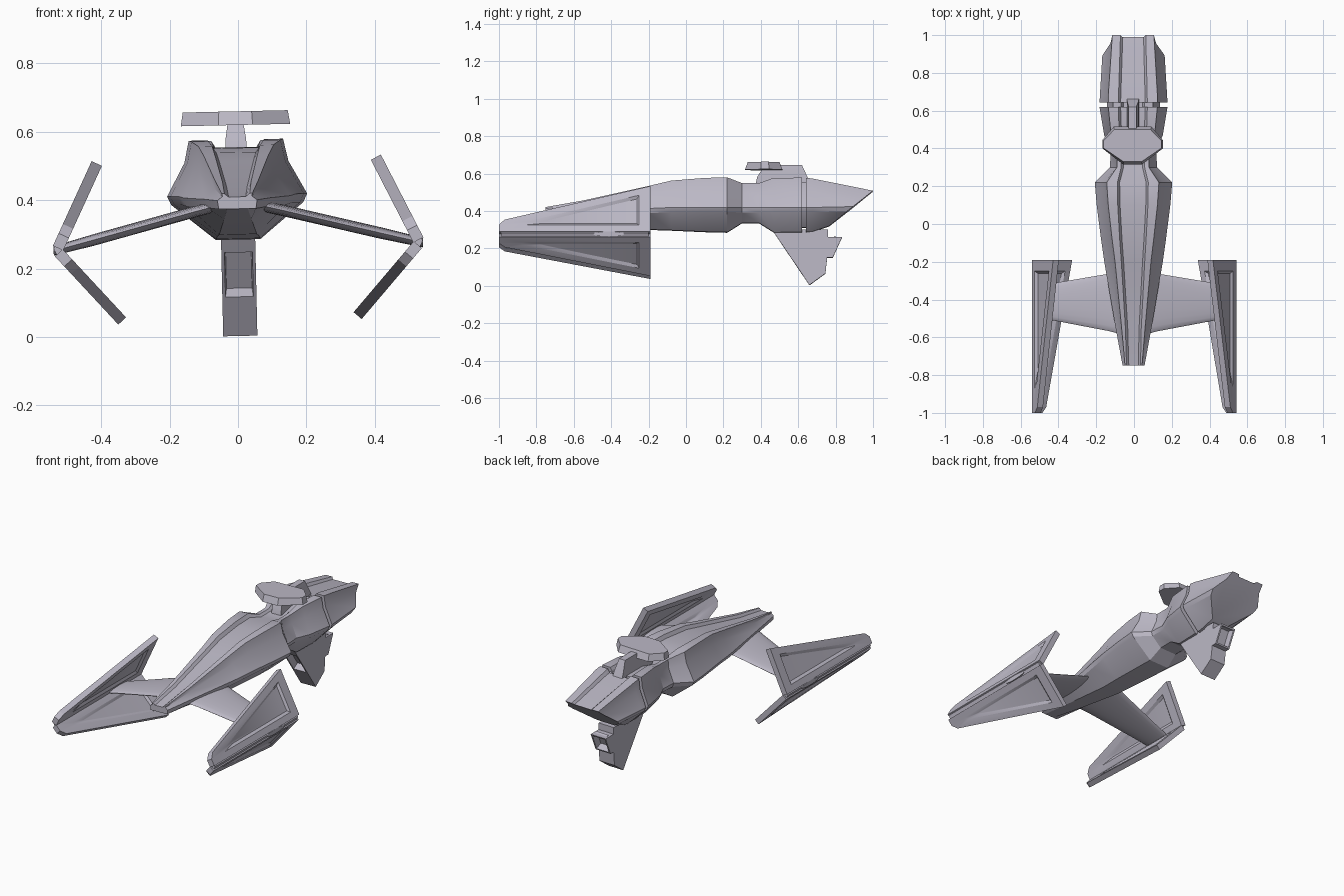
import bpy, bmesh, math
from mathutils import Matrix, Vector

if "Cube" in bpy.data.objects:
    bpy.data.objects.remove(bpy.data.objects["Cube"], do_unlink=True)

hull = bpy.data.materials.new("pale_lilac_grey")
hull.use_nodes = True
hull.diffuse_color = (0.5, 0.48, 0.56, 1)
hull.node_tree.nodes["Principled BSDF"].inputs["Base Color"].default_value = hull.diffuse_color

# The whole craft banks very slightly about its long axis
PIVOT = Vector((0, 0, 0.3))
BANK = (Matrix.Translation(PIVOT) @ Matrix.Rotation(math.radians(-1.3), 4, 'Y')
        @ Matrix.Translation(-PIVOT))


def finish(name, bm, angle=30):
    bmesh.ops.recalc_face_normals(bm, faces=bm.faces)
    bm.transform(BANK)
    mesh = bpy.data.meshes.new(name)
    bm.to_mesh(mesh)
    bm.free()
    mesh.materials.append(hull)
    obj = bpy.data.objects.new(name, mesh)
    bpy.context.collection.objects.link(obj)
    bpy.ops.object.select_all(action='DESELECT')
    obj.select_set(True)
    bpy.context.view_layer.objects.active = obj
    bpy.ops.object.shade_smooth_by_angle(angle=math.radians(angle))
    return obj


def loft(rings):
    """Skin a list of equal-length closed rings and cap both ends."""
    bm = bmesh.new()
    rows = [[bm.verts.new(p) for p in ring] for ring in rings]
    count = len(rows[0])
    for a, b in zip(rows, rows[1:]):
        for i in range(count):
            j = (i + 1) % count
            bm.faces.new((a[i], a[j], b[j], b[i]))
    bm.faces.new(rows[0])
    bm.faces.new(rows[-1])
    return bm


def hull_ring(y, z_mid, z_ridge, x_in, x_out, x_wide, z_wide, x_low, z_low, rake=0):
    """Grooved top, twin ridges, wide keeled waist and narrow flat belly."""
    half = [(x_in, z_mid), (x_in + 0.012, z_ridge), (x_out, z_ridge),
            (x_out * 0.7 + x_wide * 0.3 - 0.006, z_ridge * 0.6 + z_wide * 0.4),
            (x_wide, z_wide), (x_wide * 0.94, z_wide - 0.025), (x_low, z_low)]
    outline = [(0, z_mid)] + half + [(-x, z) for x, z in reversed(half)]
    return [(x, y - rake * (z_ridge - z), z) for x, z in outline]


# Fuselage: long cockpit, pinched neck, engine collar
body = [
    (-0.75, 0.41, 0.42, 0.025, 0.045, 0.058, 0.4, 0.03, 0.375),
    (-0.55, 0.44, 0.455, 0.03, 0.062, 0.095, 0.405, 0.04, 0.345),
    (-0.2, 0.515, 0.532, 0.05, 0.095, 0.155, 0.41, 0.055, 0.3),
    (-0.08, 0.54, 0.56, 0.058, 0.11, 0.172, 0.415, 0.06, 0.296),
    (0.1, 0.553, 0.574, 0.068, 0.13, 0.195, 0.415, 0.065, 0.288),
    (0.22, 0.555, 0.577, 0.07, 0.138, 0.205, 0.415, 0.065, 0.285),
    (0.3, 0.535, 0.547, 0.05, 0.085, 0.125, 0.415, 0.055, 0.335),
    (0.39, 0.535, 0.547, 0.05, 0.085, 0.12, 0.415, 0.055, 0.335),
    (0.47, 0.555, 0.575, 0.06, 0.115, 0.155, 0.415, 0.06, 0.285),
    (0.62, 0.555, 0.575, 0.065, 0.13, 0.18, 0.415, 0.065, 0.285),
]
finish("fuselage", loft([hull_ring(*row) for row in body]), 25)

# Narrow joint between collar and tail
joint = (0.53, 0.55, 0.05, 0.105, 0.14, 0.415, 0.055, 0.31)
finish("tail_joint", loft([hull_ring(y, *joint) for y in (0.6, 0.66)]))

# Tail with raked open-ended rear face
tail = [
    (0.642, 0.555, 0.575, 0.065, 0.13, 0.18, 0.415, 0.065, 0.285),
    (0.68, 0.551, 0.57, 0.064, 0.13, 0.178, 0.415, 0.065, 0.29),
    (1.0, 0.497, 0.506, 0.055, 0.11, 0.165, 0.42, 0.06, 0.318, 1.25),
]
finish("tail", loft([hull_ring(*row) for row in tail]), 25)

# Sensor dish: an eight-sided slab on a tapered pedestal
side = [(0.16, 0.4), (0.16, 0.445), (0.1, 0.515), (-0.1, 0.515),
        (-0.16, 0.445), (-0.16, 0.4), (-0.05, 0.315), (0.05, 0.315)]
MID = 0.415


def dish_ring(sx, sy, z):
    return [(x * sx, MID + (y - MID) * sy, z) for x, y in side]


finish("sensor_dish", loft([dish_ring(1, 1, 0.62), dish_ring(0.96, 0.85, 0.66)]))


def rect(half_x, y0, y1, z):
    return [(-half_x, y0, z), (half_x, y0, z), (half_x, y1, z), (-half_x, y1, z)]


finish("dish_pedestal", loft([rect(0.032, 0.37, 0.67, 0.53), rect(0.03, 0.38, 0.65, 0.58),
                              rect(0.02, 0.42, 0.62, 0.645)]))

# Belly fin with an intake in the leading edge and a nozzle at the back
fin = [(0.46, 0.3), (0.49, 0.255), (0.588, 0.11), (0.66, 0.003), (0.745, 0.065),
       (0.755, 0.15), (0.785, 0.15), (0.835, 0.26), (0.76, 0.26), (0.76, 0.3)]
bm = loft([[(x, y, z) for y, z in fin] for x in (-0.05, 0.05)])
bmesh.ops.recalc_face_normals(bm, faces=bm.faces)
ports = [f for f in bm.faces
         if abs(f.normal.y) > 0.4 and 0.12 < f.calc_center_median().z < 0.25]
bmesh.ops.inset_individual(bm, faces=ports, thickness=0.013)
bmesh.ops.inset_individual(bm, faces=ports, thickness=0.005, depth=-0.04)
finish("belly_fin", bm)

# Wing panel outlines: distance along the craft, distance out from the hinge
outer = [(-1, 0), (-1, 0.04), (-0.97, 0.07), (-0.19, 0.272), (-0.19, 0)]
inner = [(-0.87, 0.037), (-0.88, 0.045), (-0.86, 0.057), (-0.25, 0.217), (-0.25, 0.037)]
floor = [(-0.78, 0.052), (-0.785, 0.056), (-0.77, 0.064), (-0.262, 0.2), (-0.262, 0.052)]


def wing_panel(name, s, hinge, tip, half):
    """Triangular plate with a sunken triangular bay on each face."""
    base = Vector((hinge[0], 0, hinge[1]))
    out = (Vector((tip[0], 0, tip[1])) - base).normalized()
    normal = out.cross(Vector((0, 1, 0)))
    layers = [(floor, 0.3), (inner, 1), (outer, 1), (outer, -1), (inner, -1), (floor, -0.3)]
    rings = []
    for shape, depth in layers:
        ring = [base + out * u + normal * half * depth + Vector((0, y, 0)) for y, u in shape]
        rings.append([(s * p.x, p.y, p.z) for p in ring])
    finish(name, loft(rings))


def strut_ring(s, x, y, z, chord, half):
    turn = [math.tau * i / 20 for i in range(20)]
    return [(s * x, y + chord * math.cos(a), z + half * math.sin(a)) for a in turn]


for s, label in ((1, "left"), (-1, "right")):
    wing_panel(label + "_upper_wing", s, (0.527, 0.272), (0.409, 0.515), 0.0165)
    wing_panel(label + "_lower_wing", s, (0.525, 0.258), (0.342, 0.052), 0.0155)

    # Hinge rail joining the two panels
    rail = [(0.512, 0.268), (0.53, 0.285), (0.54, 0.27), (0.53, 0.25)]
    finish(label + "_hinge_rail",
           loft([[(s * x, y, z) for x, z in rail] for y in (-0.99, -0.2)]))

    # Broad rounded strut running out to the hinge
    finish(label + "_strut", loft([
        strut_ring(s, 0.04, -0.415, 0.39, 0.175, 0.017),
        strut_ring(s, 0.13, -0.415, 0.368, 0.152, 0.017),
        strut_ring(s, 0.42, -0.412, 0.294, 0.1, 0.017),
        strut_ring(s, 0.54, -0.412, 0.264, 0.082, 0.014)]), 50)
